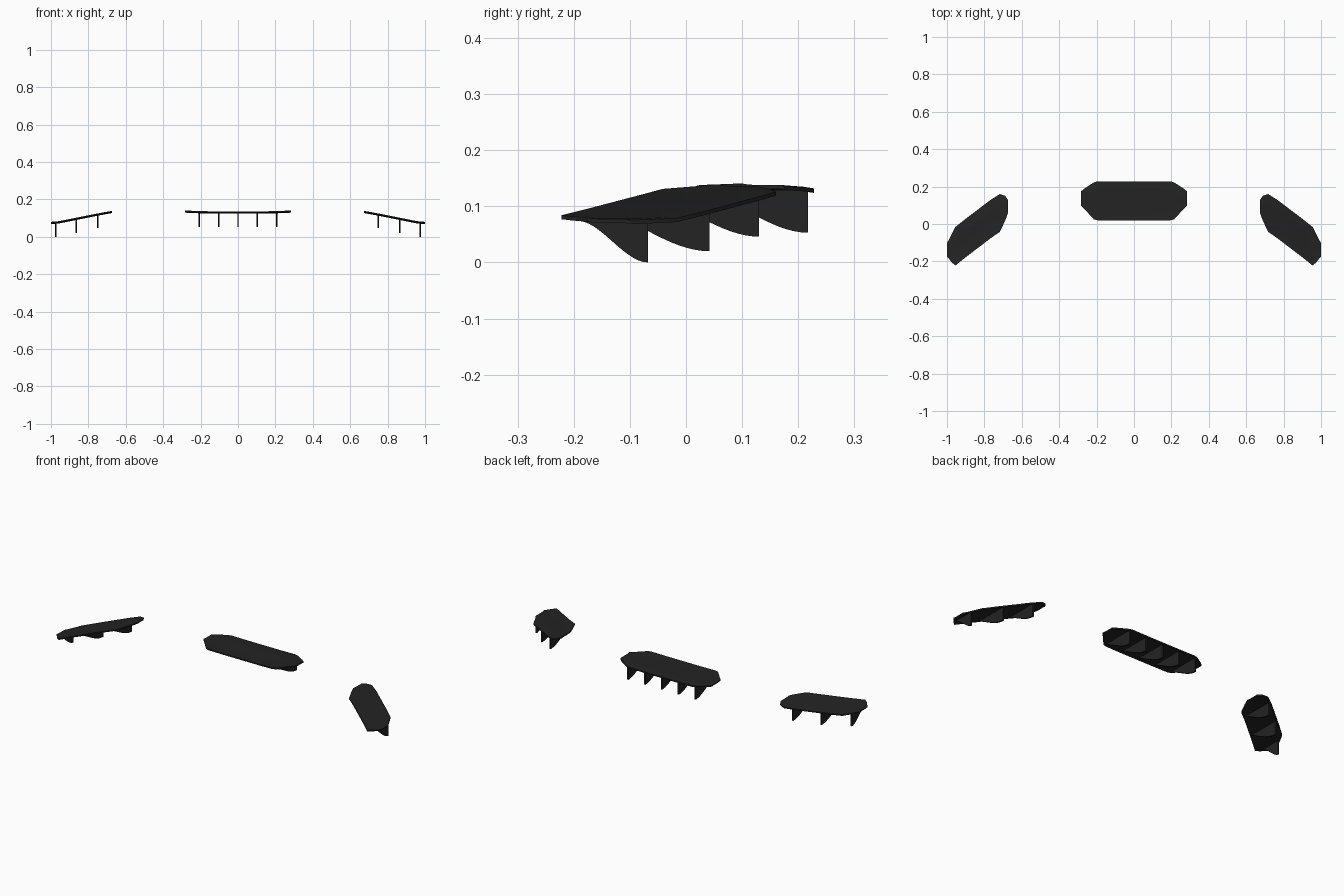
import bpy, bmesh, math

if "Cube" in bpy.data.objects:
    bpy.data.objects.remove(bpy.data.objects["Cube"])

black = bpy.data.materials.new("satin black")
black.diffuse_color = (0.017, 0.017, 0.017, 1)
black.use_nodes = True
black.node_tree.nodes["Principled BSDF"].inputs["Base Color"].default_value = black.diffuse_color


def finish(name, bm):
    bmesh.ops.recalc_face_normals(bm, faces=bm.faces)
    me = bpy.data.meshes.new(name)
    bm.to_mesh(me)
    bm.free()
    ob = bpy.data.objects.new(name, me)
    bpy.context.collection.objects.link(ob)
    me.materials.append(black)
    bpy.ops.object.select_all(action='DESELECT')
    bpy.context.view_layer.objects.active = ob
    ob.select_set(True)
    bpy.ops.object.shade_smooth_by_angle(angle=math.radians(35))
    return ob


def plate(name, ribs, thick=0.007, sign=1):
    """Thin closed sheet lofted through ribs of (x, front y, back y, top z)."""
    bm = bmesh.new()
    across = [(0, 0.003), (0.15, 0.001), (0.35, 0), (0.65, 0), (0.93, 0), (1, -0.002)]
    rings = []
    for x, yf, yb, z in ribs:
        top = [bm.verts.new((sign * x, yf + (yb - yf) * t, z + dz)) for t, dz in across]
        low = [bm.verts.new((v.co.x, v.co.y, v.co.z - thick)) for v in reversed(top)]
        rings.append(top + low)
    n = len(rings[0])
    for a, b in zip(rings, rings[1:]):
        for i in range(n):
            j = (i + 1) % n
            bm.faces.new((a[i], a[j], b[j], b[i]))
    bm.faces.new(rings[0])
    bm.faces.new(rings[-1])
    return finish(name, bm)


def fin(name, x, y0, y1, ztop, zlow, bulge, thick=0.008):
    """Upright blade whose lower edge sweeps down to a square rear edge."""
    bm = bmesh.new()
    pts = [(y1, ztop)]
    for i in range(15):
        t = i / 14
        drop = bulge * math.sin(t * math.pi / 2) + (1 - bulge) * t * t * (3 - 2 * t)
        pts.append((y0 + (y1 - y0) * t, ztop - 0.002 - (ztop - 0.002 - zlow) * drop))
    face = bm.faces.new([bm.verts.new((x - thick / 2, y, z)) for y, z in pts])
    ext = bmesh.ops.extrude_face_region(bm, geom=[face])
    bmesh.ops.translate(bm, vec=(thick, 0, 0),
                        verts=[v for v in ext["geom"] if isinstance(v, bmesh.types.BMVert)])
    return finish(name, bm)


# centre plate, ends turned up slightly
half = [(0.195, 0.02, 0.228, 0.134), (0.215, 0.025, 0.222, 0.135),
        (0.265, 0.08, 0.19, 0.137), (0.283, 0.098, 0.175, 0.138)]
ribs = [(-x, a, b, z) for x, a, b, z in reversed(half)]
ribs += [(-0.1, 0.02, 0.228, 0.133), (0.1, 0.02, 0.228, 0.133)] + half
plate("centre_plate", ribs)

# centre fins
for i in range(5):
    fin(f"centre_fin_{i + 1}", (i - 2) * 0.104, 0.035, 0.217, 0.129, 0.053, 0.5)

# swept side plates and their fins
side_ribs = [(0.675, 0.055, 0.13, 0.136), (0.688, 0.02, 0.15, 0.133),
             (0.717, -0.042, 0.16, 0.128), (0.765, -0.075, 0.13, 0.119),
             (0.90, -0.178, 0.028, 0.092), (0.955, -0.222, -0.016, 0.081),
             (0.975, -0.205, -0.055, 0.079), (0.99, -0.185, -0.085, 0.078),
             (1.0, -0.176, -0.10, 0.077)]
side_fins = [(0.75, -0.05, 0.13, 0.119, 0.046, 0.6),
             (0.865, -0.14, 0.042, 0.096, 0.02, 0.7),
             (0.975, -0.19, -0.068, 0.076, 0.0, 0.1)]
for side, s in (("left", -1), ("right", 1)):
    plate(f"{side}_plate", side_ribs, sign=s)
    for i, (x, *rest) in enumerate(side_fins):
        fin(f"{side}_fin_{i + 1}", s * x, *rest)
